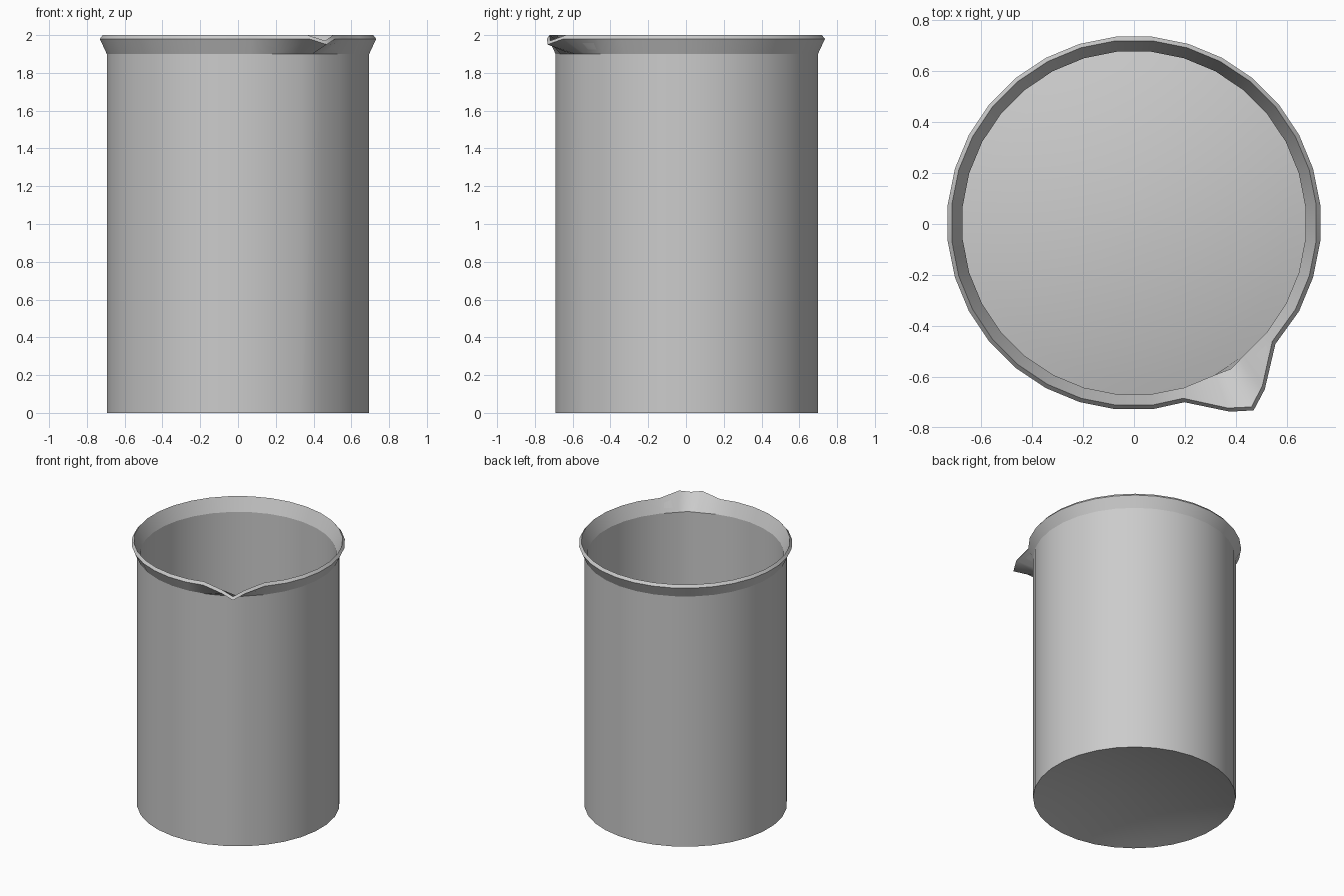
import bpy, bmesh
from math import radians, cos, sin

if "Cube" in bpy.data.objects:
    bpy.data.objects.remove(bpy.data.objects["Cube"])

SEGS = 32
STEP = 360 / SEGS
SPOUT_DIR = -56.25         # heading of the pouring lip, degrees
CY = 0.004
DOME = 0.09                # rise of the pushed-up base
DOME_STEPS = (0.15, 0.35, 0.55, 0.75, 0.9)

# Angles relative to the spout: one extra vertex at the spout centre line
offsets = [0] + [STEP * (k + 0.5) for k in range(SEGS)]


def dome(radius, base):
    """Profile points of the domed base from the middle outwards."""
    return [(radius * t, base + DOME * (1 - t * t), 0) for t in DOME_STEPS]


# Closed profile: radius, height, amount of spout pull (0..1)
wall = [
    (0.698, 0.0, 0),
    (0.698, 1.9, 0),
    (0.735, 1.98, 1),
    (0.719, 2.0, 1),
    (0.676, 1.9, 0),
    (0.676, 0.022, 0),
]
profile = dome(0.698, 0.0) + wall + dome(0.676, 0.022)[::-1]


def spout(off):
    """Outward pull, height drop and sideways turn of the rim near the spout."""
    d = min(off, 360 - off)
    if d < 1:
        return 0.138, -0.03, -1.2
    if d < STEP:
        return 0.096, 0.0, -1.2
    if d < 2 * STEP:
        return -0.004, 0.0, -1.2
    return 0.0, 0.0, 0.0


bm = bmesh.new()

# Rings of the domed base, double-sided wall and flared rim
rings = []
for r, z, pull in profile:
    ring = []
    for off in offsets:
        out, drop, turn = spout(off)
        a = radians(SPOUT_DIR + off + turn * pull)
        rr = r + out * pull
        if off == 0 and not pull:
            # flat against the wall low down, bulging a little at the throat
            rr = r * cos(radians(STEP / 2)) if z < 1 else r + 0.012
        ring.append(bm.verts.new((rr * cos(a), rr * sin(a) + CY, z + drop * pull)))
    rings.append(ring)

n = len(offsets)
for lower, upper in zip(rings, rings[1:]):
    for i in range(n):
        j = (i + 1) % n
        bm.faces.new((lower[i], lower[j], upper[j], upper[i]))

# Close the middle of the underside and of the inner floor
for ring, z in ((rings[0], DOME), (rings[-1], 0.022 + DOME)):
    mid = bm.verts.new((0, CY, z))
    for i in range(n):
        bm.faces.new((mid, ring[i], ring[(i + 1) % n]))
bmesh.ops.recalc_face_normals(bm, faces=bm.faces)

# Smooth surfaces with crisp edges along the rim and base
for f in bm.faces:
    f.smooth = True
first = len(DOME_STEPS)
for ring in rings[first:first + len(wall)]:
    for i in range(n):
        bm.edges.get((ring[i], ring[(i + 1) % n])).smooth = False

mesh = bpy.data.meshes.new("beaker")
bm.to_mesh(mesh)
bm.free()
beaker = bpy.data.objects.new("beaker", mesh)
bpy.context.collection.objects.link(beaker)
